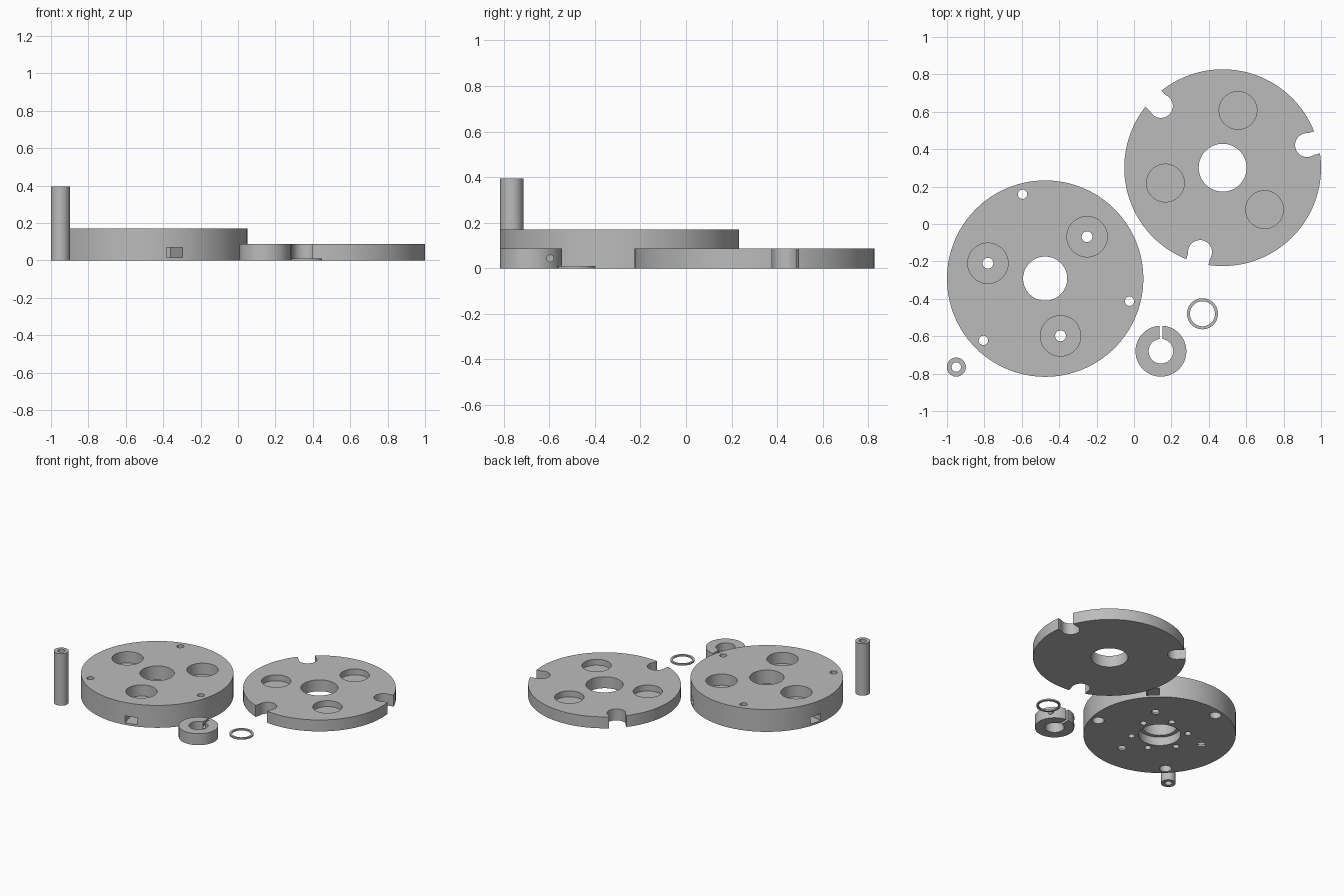
import bpy
from math import radians, cos, sin, pi
from mathutils import Vector

cube = bpy.data.objects.get("Cube")
if cube:
    bpy.data.objects.remove(cube, do_unlink=True)

grey = bpy.data.materials.new("plain grey")
grey.use_nodes = True
grey.diffuse_color = (0.5, 0.5, 0.5, 1)
grey.node_tree.nodes["Principled BSDF"].inputs["Base Color"].default_value = (0.5, 0.5, 0.5, 1)

EPS = 0.02


def cylinder(name, x, y, r, z0, z1, sides=96):
    bpy.ops.mesh.primitive_cylinder_add(vertices=sides, radius=r, depth=z1 - z0,
                                        location=(x, y, (z0 + z1) / 2))
    ob = bpy.context.object
    ob.name = name
    return ob


def box(x, y, sx, sy, z0, z1, angle=0):
    bpy.ops.mesh.primitive_cube_add(size=1, location=(x, y, (z0 + z1) / 2),
                                    rotation=(0, 0, angle))
    ob = bpy.context.object
    ob.scale = (sx, sy, z1 - z0)
    return ob


def cut(target, cutter):
    """Subtract the cutter and throw it away."""
    cutter.hide_render = True
    bpy.context.view_layer.update()
    mod = target.modifiers.new("cut", "BOOLEAN")
    mod.operation = "DIFFERENCE"
    mod.solver = "EXACT"
    mod.object = cutter
    bpy.context.view_layer.objects.active = target
    bpy.ops.object.modifier_apply(modifier=mod.name)
    bpy.data.objects.remove(cutter, do_unlink=True)


def bore(target, x, y, r, z0, z1, sides=48):
    cut(target, cylinder("cutter", x, y, r, z0, z1, sides))


def ring_points(centre, radius, start, count=3):
    """Evenly spaced angles and points about a centre."""
    for i in range(count):
        a = radians(start) + i * 2 * pi / count
        yield a, centre + radius * Vector((cos(a), sin(a)))


def finish(ob):
    ob.data.materials.clear()
    ob.data.materials.append(grey)
    bpy.ops.object.select_all(action="DESELECT")
    ob.select_set(True)
    bpy.context.view_layer.objects.active = ob
    bpy.ops.object.shade_smooth_by_angle(angle=radians(30))


# Thick disc: stepped centre bore
H = 0.17
c = Vector((-0.475, -0.292))
base = cylinder("thick_disc", c.x, c.y, 0.525, 0, H, 128)
bore(base, c.x, c.y, 0.118, -EPS, H + EPS, 64)
bore(base, c.x, c.y, 0.145, -EPS, 0.065, 64)

# Pockets with screw holes and nut slots open to the rim
for a, p in ring_points(c, 0.317, 45):
    bore(base, p.x, p.y, 0.108, 0.085, H + EPS, 64)
    bore(base, p.x, p.y, 0.029, -EPS, 0.12, 32)
    inner, outer = 0.275, 0.56
    m = c + (inner + outer) / 2 * Vector((cos(a), sin(a)))
    cut(base, box(m.x, m.y, outer - inner, 0.09, 0.015, 0.068, a))

# Rim holes, counterbored from below
for a, p in ring_points(c, 0.467, 105):
    bore(base, p.x, p.y, 0.025, -EPS, H + EPS, 32)
    bore(base, p.x, p.y, 0.041, -EPS, 0.085, 32)

# Blind holes around the bore underneath
for a, p in ring_points(c, 0.195, 15, 6):
    bore(base, p.x, p.y, 0.023, -EPS, 0.07, 32)
finish(base)

# Thin disc with centre hole, shallow pockets and rim notches
T = 0.087
c = Vector((0.474, 0.301))
cover = cylinder("thin_disc", c.x, c.y, 0.526, 0, T, 128)
bore(cover, c.x, c.y, 0.128, -EPS, T + EPS, 64)
for a, p in ring_points(c, 0.317, 75):
    bore(cover, p.x, p.y, 0.101, 0.042, T + EPS, 64)
for a, p in ring_points(c, 0.467, 15):
    bore(cover, p.x, p.y, 0.064, -EPS, T + EPS, 48)
    m = p + 0.06 * Vector((cos(a), sin(a)))
    cut(cover, box(m.x, m.y, 0.12, 0.121, -EPS, T + EPS, a))
finish(cover)

# Split collar with clamp screw hole
c = Vector((0.144, -0.68))
collar = cylinder("split_collar", c.x, c.y, 0.136, 0, T, 96)
bore(collar, c.x, c.y, 0.066, -EPS, T + EPS, 48)
cut(collar, box(c.x, c.y + 0.1, 0.018, 0.14, -EPS, T + EPS))
screw = cylinder("cutter", c.x, c.y + 0.084, 0.015, -0.15, 0.15, 24)
screw.location.z = T / 2
screw.rotation_euler.y = pi / 2
cut(collar, screw)
finish(collar)

# Thin washer
washer = cylinder("thin_ring", 0.366, -0.48, 0.083, 0, 0.011, 64)
bore(washer, 0.366, -0.48, 0.067, -EPS, 0.03, 64)
finish(washer)

# Hollow post
post = cylinder("hollow_post", -0.95, -0.765, 0.051, 0, 0.395, 48)
bore(post, -0.95, -0.765, 0.025, -EPS, 0.42, 32)
finish(post)
